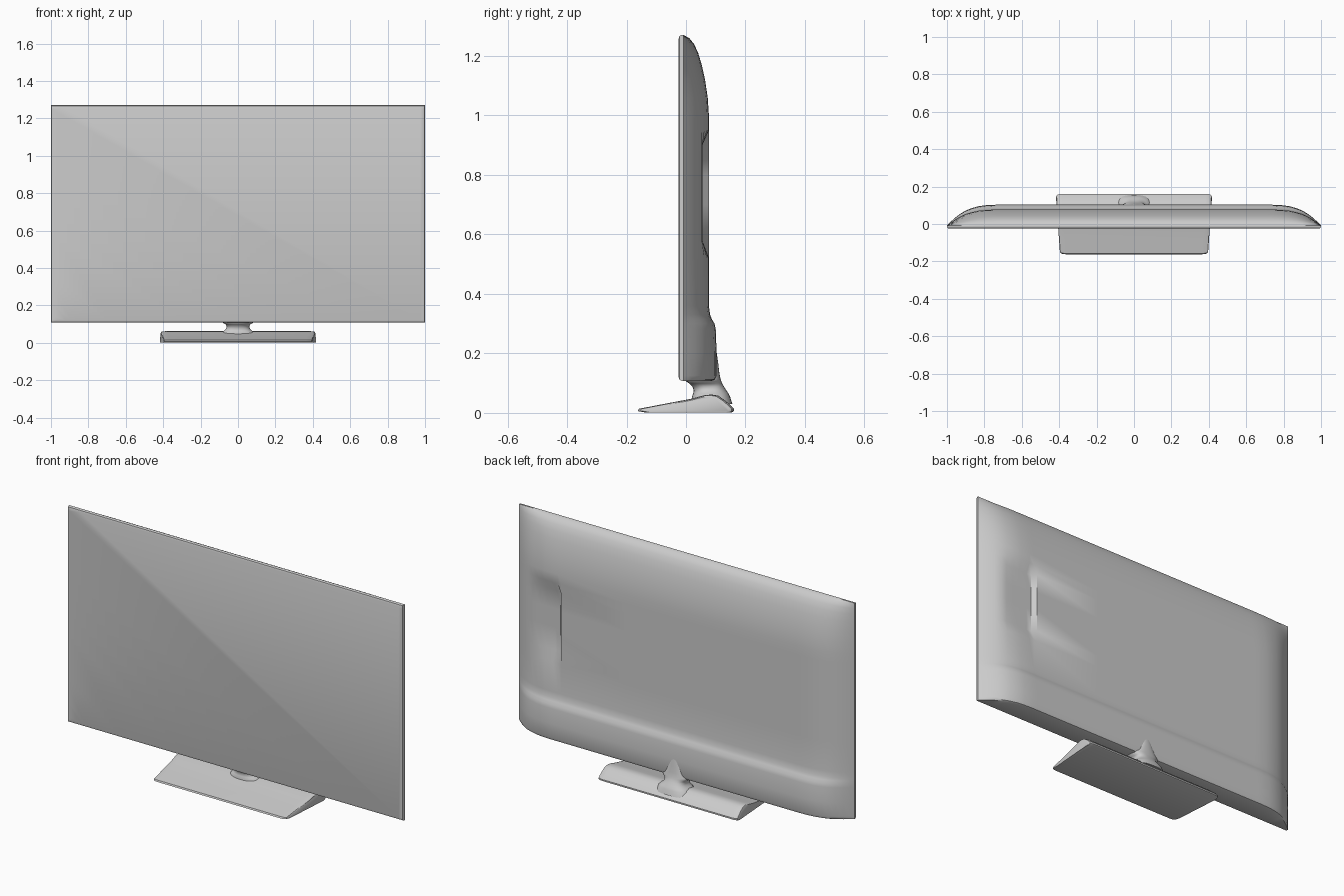
import bpy, bmesh, math

if "Cube" in bpy.data.objects:
    bpy.data.objects.remove(bpy.data.objects["Cube"])


def interp(points, t):
    """Piecewise linear lookup in a sorted list of (t, value)."""
    if t <= points[0][0]:
        return points[0][1]
    for (a, va), (b, vb) in zip(points, points[1:]):
        if t <= b:
            return va + (vb - va) * (t - a) / (b - a)
    return points[-1][1]


def finish(bm, name, angle=35):
    bmesh.ops.recalc_face_normals(bm, faces=bm.faces)
    me = bpy.data.meshes.new(name)
    bm.to_mesh(me)
    bm.free()
    ob = bpy.data.objects.new(name, me)
    bpy.context.collection.objects.link(ob)
    bpy.ops.object.select_all(action='DESELECT')
    ob.select_set(True)
    bpy.context.view_layer.objects.active = ob
    bpy.ops.object.shade_smooth_by_angle(angle=math.radians(angle))
    return ob


def loft(name, rings, angle=35):
    """Skin a list of equal-length closed rings and cap both ends."""
    bm = bmesh.new()
    vs = [[bm.verts.new(p) for p in ring] for ring in rings]
    n = len(vs[0])
    for a, b in zip(vs, vs[1:]):
        for i in range(n):
            j = (i + 1) % n
            bm.faces.new((a[i], a[j], b[j], b[i]))
    bm.faces.new(vs[0])
    bm.faces.new(vs[-1])
    return finish(bm, name, angle)


# Screen panel: back surface is a depth map made of two profiles plus a recess
BACK = [(0.108, 0.088), (0.112, 0.097), (0.125, 0.103), (0.2, 0.103), (0.28, 0.1),
        (0.3, 0.096), (0.315, 0.087), (0.33, 0.081), (0.36, 0.077), (1.0, 0.077),
        (1.06, 0.073), (1.12, 0.064), (1.17, 0.053), (1.21, 0.041), (1.24, 0.027),
        (1.26, 0.011), (1.27, -0.008)]
SIDE = [(0.74, 1.0), (0.79, 0.98), (0.83, 0.93), (0.87, 0.83), (0.9, 0.72),
        (0.93, 0.56), (0.96, 0.35), (0.985, 0.14), (1.0, 0.0)]
RECESS_X = [(0.69, 0), (0.71, 1)]
RECESS_Z = [(0.52, 0), (0.58, 1), (0.9, 1), (0.95, 0)]
EDGE_Y, FRONT_Y = -0.008, -0.025


def back_depth(x, z):
    y = EDGE_Y + (interp(BACK, z) - EDGE_Y) * interp(SIDE, abs(x))
    cut = interp(RECESS_X, x) * interp(RECESS_Z, z)
    return y - cut * max(0, y - 0.055)


def build_panel():
    half = [p[0] for p in SIDE] + [0.69, 0.71, 0.3]
    xs = sorted([-x for x in half] + [0] + half)
    zs = sorted([p[0] for p in BACK] + [p[0] for p in RECESS_Z] + [0.7, 0.8])
    bm = bmesh.new()
    g = [[bm.verts.new((x, back_depth(x, z), z)) for x in xs] for z in zs]
    nz, nx = len(zs), len(xs)
    for k in range(nz - 1):
        for i in range(nx - 1):
            bm.faces.new((g[k][i], g[k][i + 1], g[k + 1][i + 1], g[k + 1][i]))
    # rim walls, rounded lip and flat front
    rim = (g[0] + [g[k][-1] for k in range(1, nz)] + g[-1][-2::-1]
           + [g[k][0] for k in range(nz - 2, 0, -1)])
    for inset, y in ((0.0, -0.015), (0.003, -0.022), (0.01, FRONT_Y)):
        sx, sz = 1 - inset, (0.581 - inset) / 0.581
        new = [bm.verts.new((v.co.x * sx / max(abs(w.co.x) for w in rim), y,
                             0.689 + (v.co.z - 0.689) * sz)) for v in rim]
        for i in range(len(rim)):
            j = (i + 1) % len(rim)
            bm.faces.new((rim[i], rim[j], new[j], new[i]))
        rim = new
    bm.faces.new(rim)
    return finish(bm, "screen_panel")


build_panel()

# Wedge-shaped base: one side profile lofted across x with rounded ends
PROFILE = [(-0.162, 0.006), (-0.158, 0.014), (-0.08, 0.029), (0.02, 0.048),
           (0.06, 0.059), (0.085, 0.062), (0.108, 0.058), (0.13, 0.043),
           (0.15, 0.026), (0.161, 0.014), (0.161, 0.006), (0.154, 0.002), (-0.14, 0.002)]
ENDS = [(0.385, 1.0), (0.4, 0.985), (0.41, 0.95), (0.413, 0.88)]


def base_ring(x, s, sign):
    return [(sign * (x - 0.02 * (0.161 - y) / 0.32 + 0.004), y * s,
             0.03 + (z - 0.03) * s - 0.028 * (1 - s)) if s < 1 else
            (sign * (x - 0.02 * (0.161 - y) / 0.32), y, z) for y, z in PROFILE]


loft("stand_base", [base_ring(x, s, -1) for x, s in reversed(ENDS)]
     + [base_ring(x, s, 1) for x, s in ENDS])

# Flared neck: height, front y, back y, half width
NECK = [(0.03, 0.02, 0.156, 0.1), (0.055, 0.02, 0.148, 0.088), (0.065, 0.024, 0.143, 0.074),
        (0.075, 0.026, 0.136, 0.064), (0.088, 0.022, 0.128, 0.06), (0.098, 0.012, 0.122, 0.066),
        (0.106, 0.0, 0.119, 0.08), (0.115, 0.0, 0.116, 0.085), (0.135, 0.02, 0.112, 0.066),
        (0.17, 0.04, 0.108, 0.045), (0.21, 0.05, 0.102, 0.03)]
STEPS = 32


def neck_ring(z, y0, y1, hx):
    ring = []
    for i in range(STEPS):
        a = 2 * math.pi * i / STEPS
        c, s = math.cos(a), math.sin(a)
        ring.append((hx * math.copysign(abs(c) ** 0.8, c),
                     (y0 + y1) / 2 + (y1 - y0) / 2 * math.copysign(abs(s) ** 0.8, s), z))
    return ring


loft("stand_neck", [neck_ring(*n) for n in NECK], 60)
